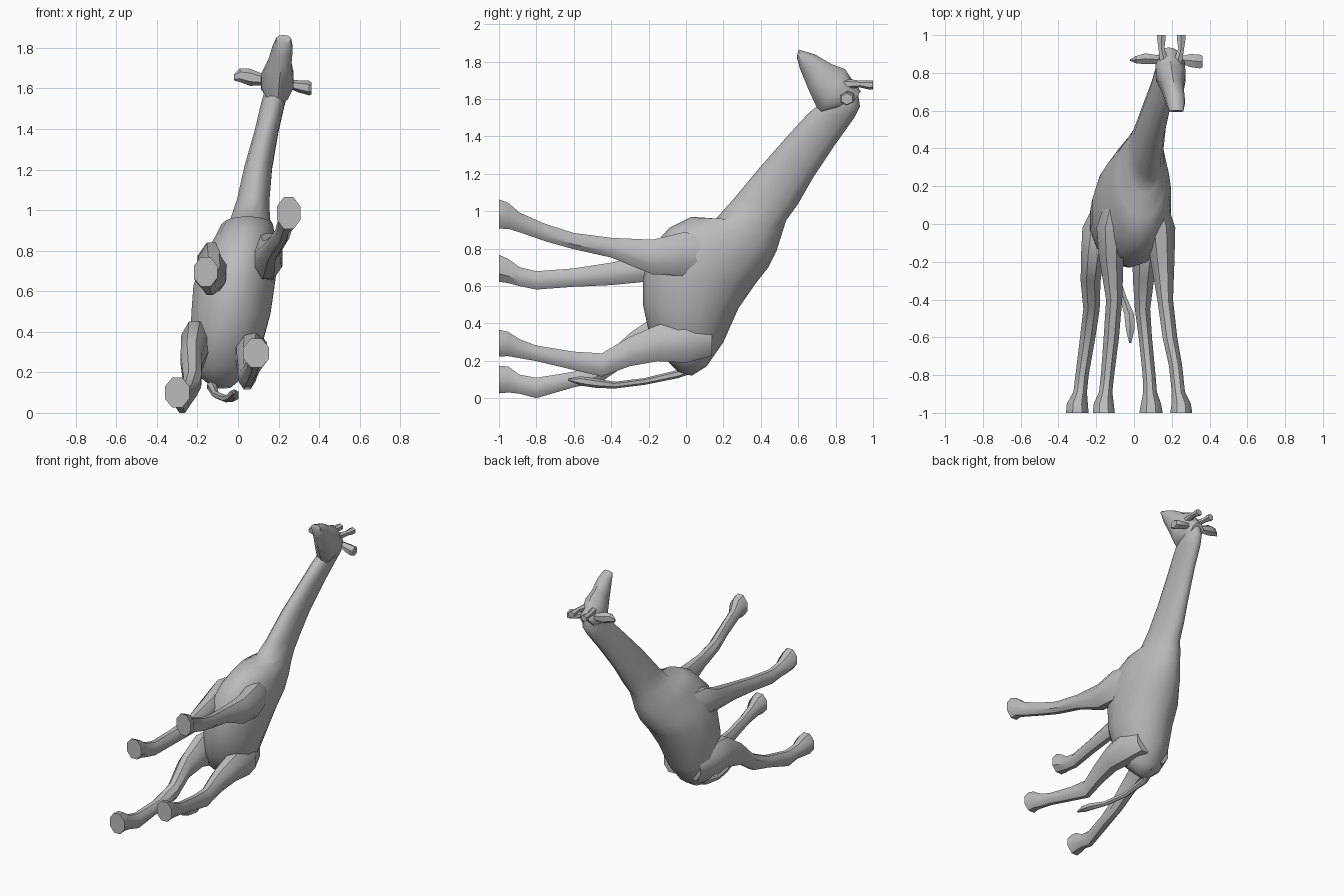
import bpy, bmesh, math
from mathutils import Vector

cube = bpy.data.objects.get("Cube")
if cube:
    bpy.data.objects.remove(cube, do_unlink=True)

# Single plain grey material
grey = bpy.data.materials.new("plain grey")
grey.use_nodes = True
grey.diffuse_color = (0.5, 0.5, 0.5, 1)
grey.node_tree.nodes["Principled BSDF"].inputs["Base Color"].default_value = (0.5, 0.5, 0.5, 1)


def loft(name, rings, sides=10, angle=40):
    """Skin a list of elliptical rings (centre, half axis u, half axis v)."""
    bm = bmesh.new()
    loops = []
    for c, u, v in rings:
        loop = []
        for i in range(sides):
            a = 2 * math.pi * (i + 0.5) / sides
            loop.append(bm.verts.new(Vector(c) + Vector(u) * math.cos(a) + Vector(v) * math.sin(a)))
        loops.append(loop)
    for a, b in zip(loops, loops[1:]):
        for i in range(sides):
            j = (i + 1) % sides
            bm.faces.new((a[i], a[j], b[j], b[i]))
    bm.faces.new(loops[0])
    bm.faces.new(loops[-1])
    bmesh.ops.recalc_face_normals(bm, faces=bm.faces)
    mesh = bpy.data.meshes.new(name)
    bm.to_mesh(mesh)
    bm.free()
    mesh.materials.append(grey)
    obj = bpy.data.objects.new(name, mesh)
    bpy.context.collection.objects.link(obj)
    bpy.ops.object.select_all(action='DESELECT')
    obj.select_set(True)
    bpy.context.view_layer.objects.active = obj
    bpy.ops.object.shade_smooth_by_angle(angle=math.radians(angle))
    return obj


def spine_loft(name, rows, sides, angle):
    """Rows: under y, under z, upper y, upper z, centre x, half width."""
    rings = []
    for y0, z0, y1, z1, x, w in rows:
        rings.append(((x, (y0 + y1) / 2, (z0 + z1) / 2), (w, 0, 0), (0, (y1 - y0) / 2, (z1 - z0) / 2)))
    return loft(name, rings, sides, angle)


def limb(name, rows, sides=8, angle=40):
    """Rows: x, y, z, half width, half height; rings stand across y."""
    return loft(name, [((x, y, z), (rx, 0, 0), (0, 0, rz)) for x, y, z, rx, rz in rows], sides, angle)


# Trunk and neck
spine_loft("body_and_neck", [
    (-.04, .14, .03, .12, -.08, .05),
    (-.13, .23, .11, .17, -.08, .13),
    (-.20, .36, .20, .30, -.06, .18),
    (-.23, .50, .28, .48, -.035, .20),
    (-.23, .64, .37, .61, -.02, .205),
    (-.19, .80, .44, .70, .01, .19),
    (-.09, .91, .485, .79, .035, .155),
    (.03, .97, .51, .87, .045, .13),
    (.16, .96, .535, .95, .06, .10),
    (.25, 1.06, .60, 1.04, .075, .082),
    (.40, 1.24, .68, 1.18, .10, .07),
    (.55, 1.41, .80, 1.36, .14, .06),
    (.66, 1.53, .90, 1.50, .17, .06),
    (.73, 1.58, .93, 1.56, .185, .06),
    (.80, 1.66, .92, 1.63, .19, .045)], 14, 60)

# Head
spine_loft("head", [
    (.592, 1.825, .602, 1.864, .225, .038),
    (.61, 1.76, .69, 1.838, .22, .052),
    (.655, 1.65, .78, 1.785, .205, .06),
    (.715, 1.52, .85, 1.76, .195, .083),
    (.81, 1.54, .89, 1.70, .19, .08),
    (.87, 1.55, .935, 1.64, .185, .05)], 10, 40)

# Legs, from shoulder or hip to hoof
limb("front_left_leg", [
    (.11, .14, .78, .06, .11), (.14, -.02, .77, .085, .125), (.15, -.18, .755, .07, .10),
    (.165, -.40, .805, .045, .057), (.19, -.60, .84, .042, .047), (.22, -.75, .885, .038, .05),
    (.235, -.89, .94, .038, .057), (.25, -.95, .975, .055, .075), (.25, -1, .985, .063, .085)])
limb("front_right_leg", [
    (-.09, .14, .74, .06, .10), (-.12, -.02, .73, .085, .12), (-.12, -.18, .70, .07, .08),
    (-.105, -.40, .665, .046, .065), (-.12, -.60, .645, .044, .053), (-.14, -.80, .63, .038, .053),
    (-.15, -.89, .65, .038, .055), (-.16, -.95, .68, .057, .07), (-.16, -1, .695, .063, .078)])
limb("hind_left_leg", [
    (.02, .14, .31, .07, .09), (.06, 0, .30, .09, .12), (.06, -.15, .295, .075, .105),
    (.05, -.30, .25, .06, .085), (.045, -.45, .178, .044, .067), (.06, -.60, .20, .038, .053),
    (.08, -.80, .24, .037, .045), (.085, -.89, .265, .039, .055), (.09, -.95, .29, .057, .07),
    (.09, -1, .295, .067, .078)])
limb("hind_right_leg", [
    (-.14, .12, .30, .07, .10), (-.19, -.02, .33, .09, .13), (-.215, -.15, .34, .07, .12),
    (-.23, -.30, .27, .057, .085), (-.225, -.45, .15, .047, .065), (-.245, -.60, .10, .044, .045),
    (-.275, -.80, .055, .038, .059), (-.285, -.89, .075, .039, .055), (-.30, -.95, .10, .06, .075),
    (-.30, -1, .10, .065, .08)])

# Tail curling forward between the hind legs
limb("tail", [
    (-.09, .08, .18, .04, .03), (-.13, -.04, .13, .025, .022), (-.11, -.22, .09, .018, .018),
    (-.06, -.38, .07, .02, .018), (-.025, -.48, .08, .03, .025), (-.02, -.56, .092, .026, .025),
    (-.02, -.63, .10, .006, .006)], 6)


# Ears, with rings standing across x
def ear(name, rows):
    loft(name, [((x, y, z), (0, ry, 0), (0, 0, rz)) for x, y, z, ry, rz in rows], 6, 30)


ear("left_ear", [(.24, .87, 1.625, .02, .02), (.30, .865, 1.61, .04, .03),
                 (.35, .86, 1.602, .042, .036), (.363, .86, 1.60, .034, .03)])
ear("right_ear", [(.14, .87, 1.64, .025, .025), (.06, .875, 1.655, .033, .042),
                  (.01, .87, 1.665, .022, .034), (-.02, .868, 1.655, .005, .016)])

# Horns
for side, x0, x1 in (("left", .225, .25), ("right", .165, .145)):
    limb(side + "_horn", [(x0, .84, 1.68, .03, .03), (x1, .93, 1.68, .018, .018),
                          (x1, .98, 1.675, .026, .025), (x1, 1.0, 1.675, .026, .024)], 6, 30)
